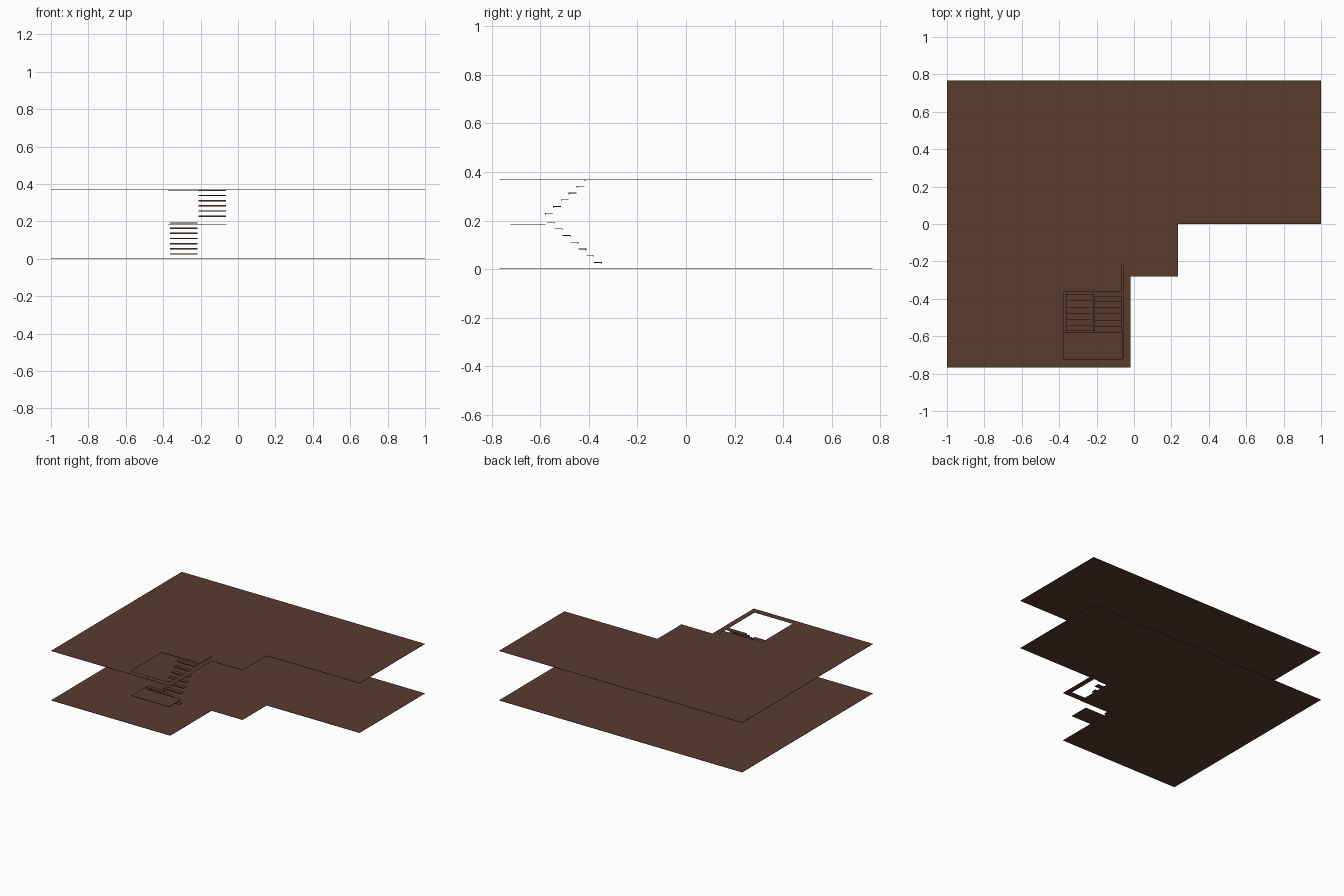
import bpy, bmesh

if "Cube" in bpy.data.objects:
    bpy.data.objects.remove(bpy.data.objects["Cube"])

wood = bpy.data.materials.new("dark brown wood")
wood.diffuse_color = (0.098, 0.044, 0.026, 1)
wood.use_nodes = True
wood.node_tree.nodes["Principled BSDF"].inputs["Base Color"].default_value = wood.diffuse_color

FLOOR_Z = 0.37          # top of the upper floor
OUTLINE = [(-1, 0.768), (1, 0.768), (1, 0), (0.235, 0), (0.235, -0.282),
           (-0.02, -0.282), (-0.02, -0.768), (-1, -0.768)]


def rect(x0, x1, y0, y1):
    return [(x0, y0), (x1, y0), (x1, y1), (x0, y1)]


def finish(name, bm):
    bmesh.ops.recalc_face_normals(bm, faces=bm.faces)
    me = bpy.data.meshes.new(name)
    bm.to_mesh(me)
    bm.free()
    me.materials.append(wood)
    ob = bpy.data.objects.new(name, me)
    bpy.context.collection.objects.link(ob)
    return ob


def slab(name, loops, top, thick):
    """Flat plate from an outline plus optional hole loops."""
    bm = bmesh.new()
    edges = []
    for loop in loops:
        vs = [bm.verts.new((x, y, top - thick)) for x, y in loop]
        edges += [bm.edges.new((v, vs[i - 1])) for i, v in enumerate(vs)]
    bmesh.ops.triangle_fill(bm, use_beauty=True, use_dissolve=False,
                            edges=edges, normal=(0, 0, 1))
    ext = bmesh.ops.extrude_face_region(bm, geom=bm.faces[:], use_keep_orig=True)
    for g in ext["geom"]:
        if isinstance(g, bmesh.types.BMVert):
            g.co.z = top
    return finish(name, bm)


def flight(name, x0, x1, y_start, z_start, count, direction):
    """Open treads, each an L profile with a small lip on its leading edge."""
    run, rise, t, lip = 0.0325, 0.0277, 0.003, 0.007
    bm = bmesh.new()
    for i in range(count):
        y, z = y_start + direction * run * i, z_start + rise * i
        profile = [(0, 0), (run, 0), (run, -t), (t, -t), (t, -lip), (0, -lip)]
        vs = [bm.verts.new((x0, y + direction * a, z + b)) for a, b in profile]
        face = bm.faces.new(vs)
        ext = bmesh.ops.extrude_face_region(bm, geom=[face], use_keep_orig=True)
        for g in ext["geom"]:
            if isinstance(g, bmesh.types.BMVert):
                g.co.x = x1
    return finish(name, bm)


# floors
slab("lower_floor", [OUTLINE], 0.002, 0.002)
slab("upper_floor", [OUTLINE, rect(-0.373, -0.059, -0.722, -0.218)], FLOOR_Z, 0.002)

# landings
slab("middle_landing", [rect(-0.373, -0.061, -0.722, -0.578)], 0.187, 0.004)
slab("top_landing", [rect(-0.373, -0.063, -0.36, -0.218)], FLOOR_Z, 0.004)

# two stair flights
flight("lower_stair_treads", -0.363, -0.217, -0.345, 0.029, 7, -1)
flight("upper_stair_treads", -0.21, -0.063, -0.58, 0.2315, 6, 1)
